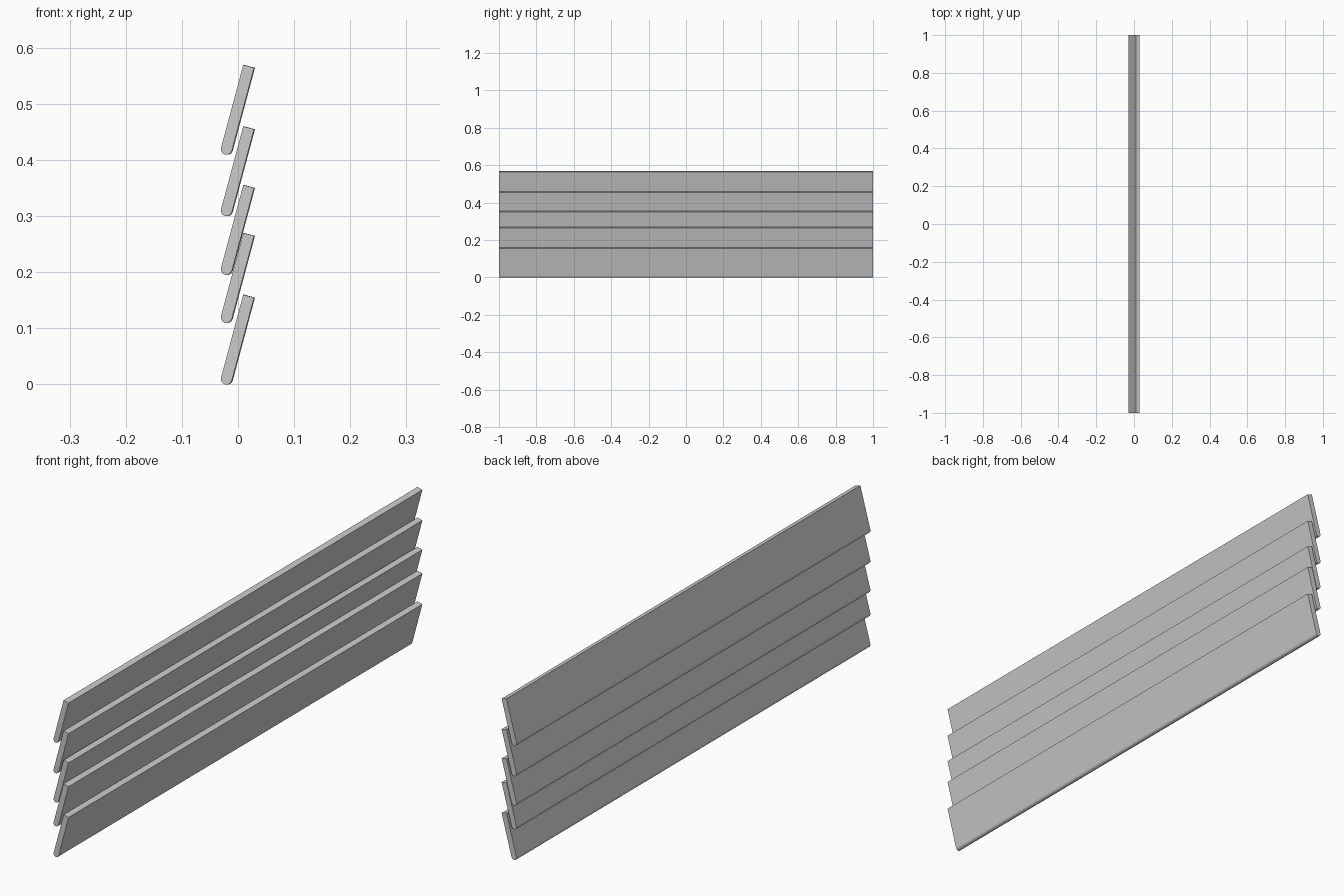
import bpy, bmesh, math

if "Cube" in bpy.data.objects:
    bpy.data.objects.remove(bpy.data.objects["Cube"])

TILT = math.radians(15)
R = 0.01            # half the slat thickness
LENGTH = 0.153      # flat part, above the rounded lower edge
YAW = -0.0008       # very slight twist of the slats seen from above
BASES = [0, 0.11, 0.1955, 0.30, 0.4095]


def slat_profile():
    # square top edge, half-round bottom edge, in the slat's own (x, z)
    pts = [(R, LENGTH), (-R, LENGTH)]
    for i in range(7):
        a = math.pi + math.pi * i / 6
        pts.append((R * math.cos(a), R * math.sin(a)))
    # lean the profile over to the right
    c, s = math.cos(TILT), math.sin(TILT)
    pts = [(x * c + z * s, -x * s + z * c) for x, z in pts]
    mid = (min(p[0] for p in pts) + max(p[0] for p in pts)) / 2
    low = min(p[1] for p in pts)
    return [(x - mid, z - low) for x, z in pts]


def make_slat_mesh():
    bm = bmesh.new()
    face = bm.faces.new([bm.verts.new((x, -1, z)) for x, z in slat_profile()])
    ext = bmesh.ops.extrude_face_region(bm, geom=[face])
    verts = [g for g in ext["geom"] if isinstance(g, bmesh.types.BMVert)]
    bmesh.ops.translate(bm, verts=verts, vec=(0, 2, 0))
    # keep the front end closed
    if not face.is_valid:
        bmesh.ops.holes_fill(bm, edges=bm.edges[:], sides=0)
    bmesh.ops.recalc_face_normals(bm, faces=bm.faces[:])
    me = bpy.data.meshes.new("slat")
    bm.to_mesh(me)
    bm.free()
    return me


# overlapping slats, bottom to top
mesh = make_slat_mesh()
for i, z in enumerate(BASES):
    slat = bpy.data.objects.new(f"slat_{i + 1}", mesh)
    slat.location.z = z
    slat.rotation_euler.z = YAW
    bpy.context.collection.objects.link(slat)
